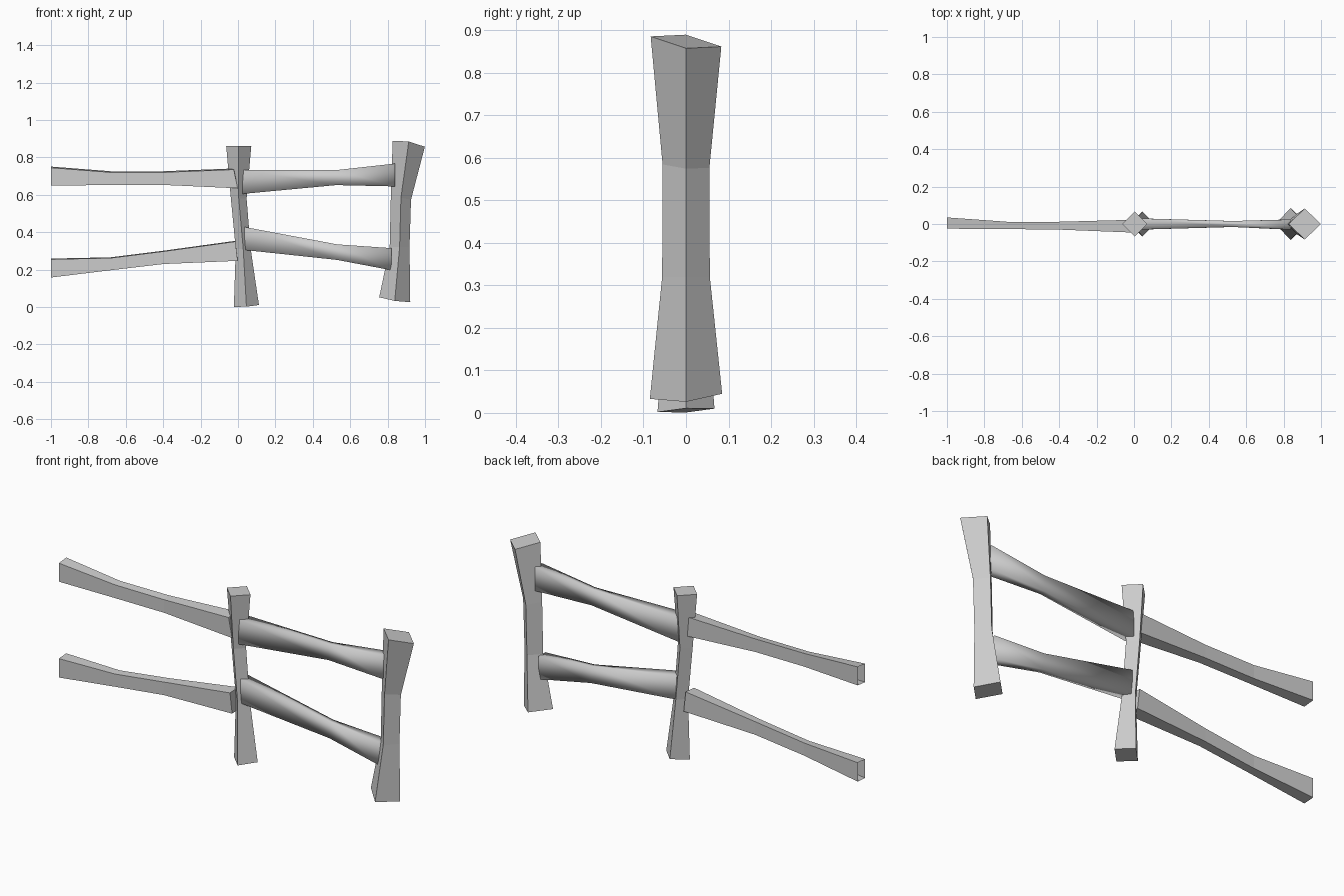
import bpy, bmesh

if "Cube" in bpy.data.objects:
    bpy.data.objects.remove(bpy.data.objects["Cube"])


def loft(name, sections, cap_start=True, smooth=False):
    """Skin a chain of four-cornered cross-sections."""
    bm = bmesh.new()
    rings = [[bm.verts.new(p) for p in sec] for sec in sections]
    for a, b in zip(rings, rings[1:]):
        for i in range(4):
            j = (i + 1) % 4
            bm.faces.new((a[i], a[j], b[j], b[i]))
    if cap_start:
        bm.faces.new(rings[0][::-1])
    bm.faces.new(rings[-1])
    bmesh.ops.recalc_face_normals(bm, faces=bm.faces)
    for f in bm.faces:
        f.smooth = smooth
    me = bpy.data.meshes.new(name)
    bm.to_mesh(me)
    bm.free()
    ob = bpy.data.objects.new(name, me)
    bpy.context.collection.objects.link(ob)
    return ob


def diamond(x, z, rx, ry, tilt_x=0.0, tilt_y=0.0):
    """Post section with corners left, front, right, back."""
    return [(x - rx, 0, z - tilt_x), (x, -ry, z - tilt_y),
            (x + rx, 0, z + tilt_x), (x, ry, z + tilt_y)]


def post(name, rows):
    return loft(name, [diamond(*r) for r in rows])


def rail(name, rows, lean=0.0, slant=0.0, **kw):
    """Rows: x, bottom z, top z, front y, back y; slant shifts the last end."""
    secs = []
    for k, (x, z0, z1, y0, y1) in enumerate(rows):
        s = slant if k == len(rows) - 1 else 0
        secs.append([(x + s, y0, z0), (x + s, y1, z0 + lean),
                     (x - s, y1, z1 + lean), (x - s, y0, z1)])
    return loft(name, secs, **kw)


# Tapered, slightly bent posts
post("middle_post", [(0.045, 0.006, 0.067, 0.067, 0.005, 0.004),
                     (0.028, 0.31, 0.040, 0.043),
                     (0.004, 0.58, 0.042, 0.043),
                     (0.004, 0.86, 0.067, 0.067)])
post("end_post", [(0.838, 0.039, 0.083, 0.085, -0.013, 0.006),
                  (0.864, 0.32, 0.053, 0.056),
                  (0.871, 0.58, 0.054, 0.055, -0.006, -0.004),
                  (0.913, 0.873, 0.086, 0.083, -0.016, -0.012)])

# Left rails, open where the fence section continues
rail("upper_left_rail", [(-1.0, 0.65, 0.745, -0.025, 0.035),
                         (-0.68, 0.652, 0.720, -0.027, 0.012),
                         (-0.40, 0.653, 0.720, -0.030, 0.012),
                         (-0.012, 0.635, 0.735, -0.045, 0.022)],
     lean=0.006, slant=0.01, cap_start=False)
rail("lower_left_rail", [(-1.0, 0.158, 0.255, -0.025, 0.035),
                         (-0.68, 0.197, 0.262, -0.027, 0.012),
                         (-0.40, 0.230, 0.297, -0.030, 0.012),
                         (-0.008, 0.247, 0.350, -0.045, 0.022)],
     lean=0.004, slant=0.006, cap_start=False)

# Right rails, softly shaded
rail("upper_right_rail", [(0.025, 0.605, 0.732, -0.03, 0.03),
                          (0.525, 0.652, 0.732, -0.016, 0.016),
                          (0.84, 0.645, 0.767, -0.03, 0.024)], smooth=True)
rail("lower_right_rail", [(0.035, 0.305, 0.428, -0.03, 0.03),
                          (0.53, 0.252, 0.335, -0.016, 0.016),
                          (0.82, 0.197, 0.315, -0.03, 0.024)], smooth=True)
